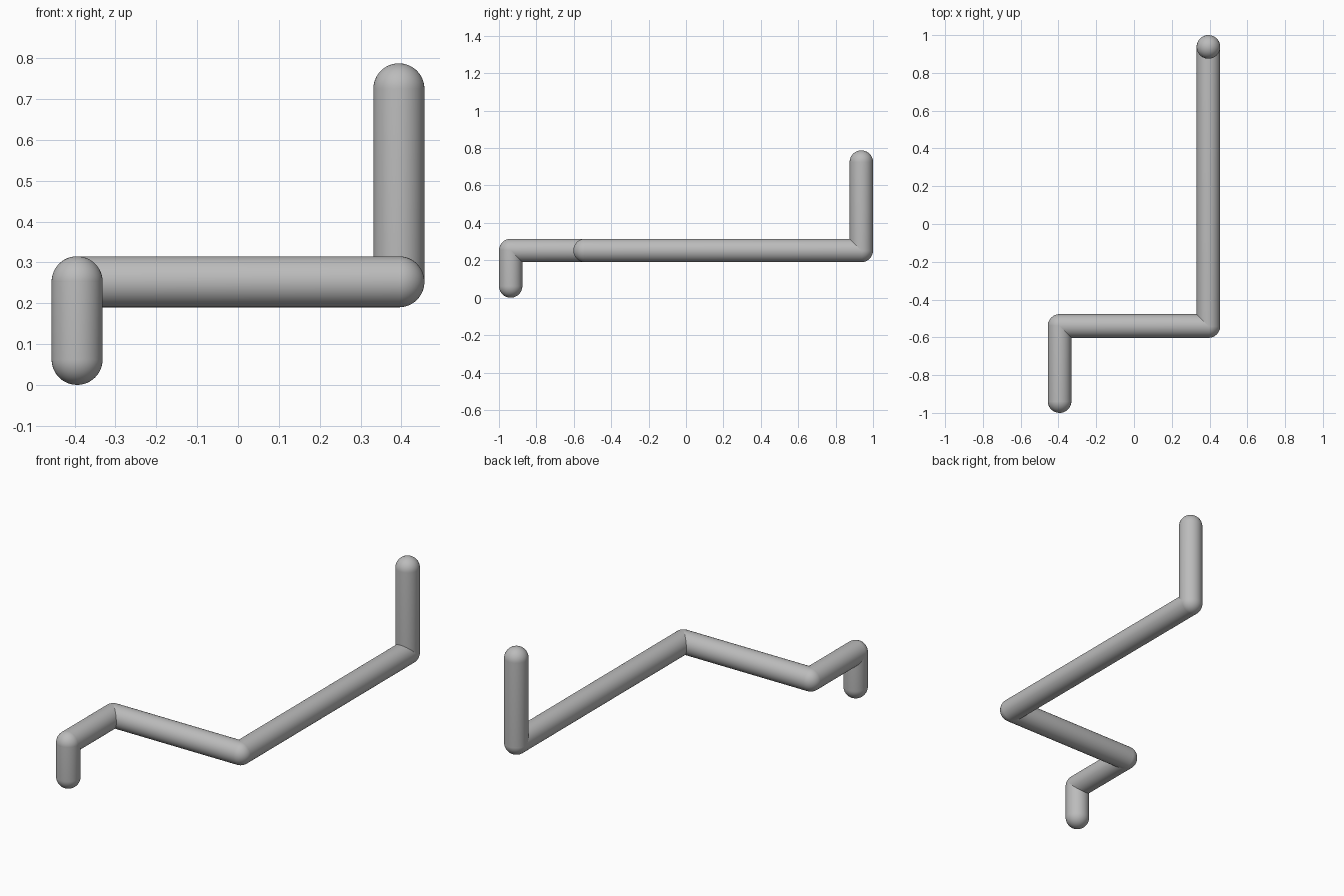
import bpy
import bmesh
import math
from mathutils import Vector

RADIUS = 0.0625
SIDES = 48
CAP_STEPS = 12

default_cube = bpy.data.objects.get("Cube")
if default_cube:
    bpy.data.objects.remove(default_cube, do_unlink=True)

# Single grey for the whole pipe
grey = bpy.data.materials.new("plain grey")
grey.use_nodes = True
colour = (0.5, 0.5, 0.5, 1)
grey.diffuse_color = colour
grey.node_tree.nodes["Principled BSDF"].inputs["Base Color"].default_value = colour


def capsule(name, start, end):
    """Round-ended rod, made by spinning a half profile about its axis."""
    start, end = Vector(start), Vector(end)
    axis = end - start
    bm = bmesh.new()
    profile = []
    for base, first in ((0, -90), (axis.length, 0)):
        for i in range(CAP_STEPS + 1):
            a = math.radians(first + 90 * i / CAP_STEPS)
            profile.append(bm.verts.new((RADIUS * math.cos(a), 0, base + RADIUS * math.sin(a))))
    edges = [bm.edges.new(pair) for pair in zip(profile, profile[1:])]
    bmesh.ops.spin(bm, geom=profile + edges, cent=(0, 0, 0), axis=(0, 0, 1),
                   angle=math.tau, steps=SIDES)
    bmesh.ops.remove_doubles(bm, verts=bm.verts, dist=1e-5)
    bmesh.ops.recalc_face_normals(bm, faces=bm.faces)
    for face in bm.faces:
        face.smooth = True
    mesh = bpy.data.meshes.new(name)
    bm.to_mesh(mesh)
    bm.free()
    mesh.materials.append(grey)
    obj = bpy.data.objects.new(name, mesh)
    obj.location = start
    obj.rotation_euler = axis.to_track_quat('Z', 'Y').to_euler()
    bpy.context.collection.objects.link(obj)


# Corner points of the bent rod, from the low front end to the high back end
X, Y, BEND_Y, BAR_Z = 0.394, 0.9375, -0.54, 0.2525
path = [
    (-X, -Y, RADIUS),
    (-X, -Y, BAR_Z),
    (-X, BEND_Y, BAR_Z),
    (X, BEND_Y, BAR_Z),
    (X, Y, BAR_Z),
    (X, Y, 0.725),
]
names = ["front_leg", "short_bar", "cross_bar", "long_bar", "back_post"]
for name, start, end in zip(names, path, path[1:]):
    capsule(name, start, end)
